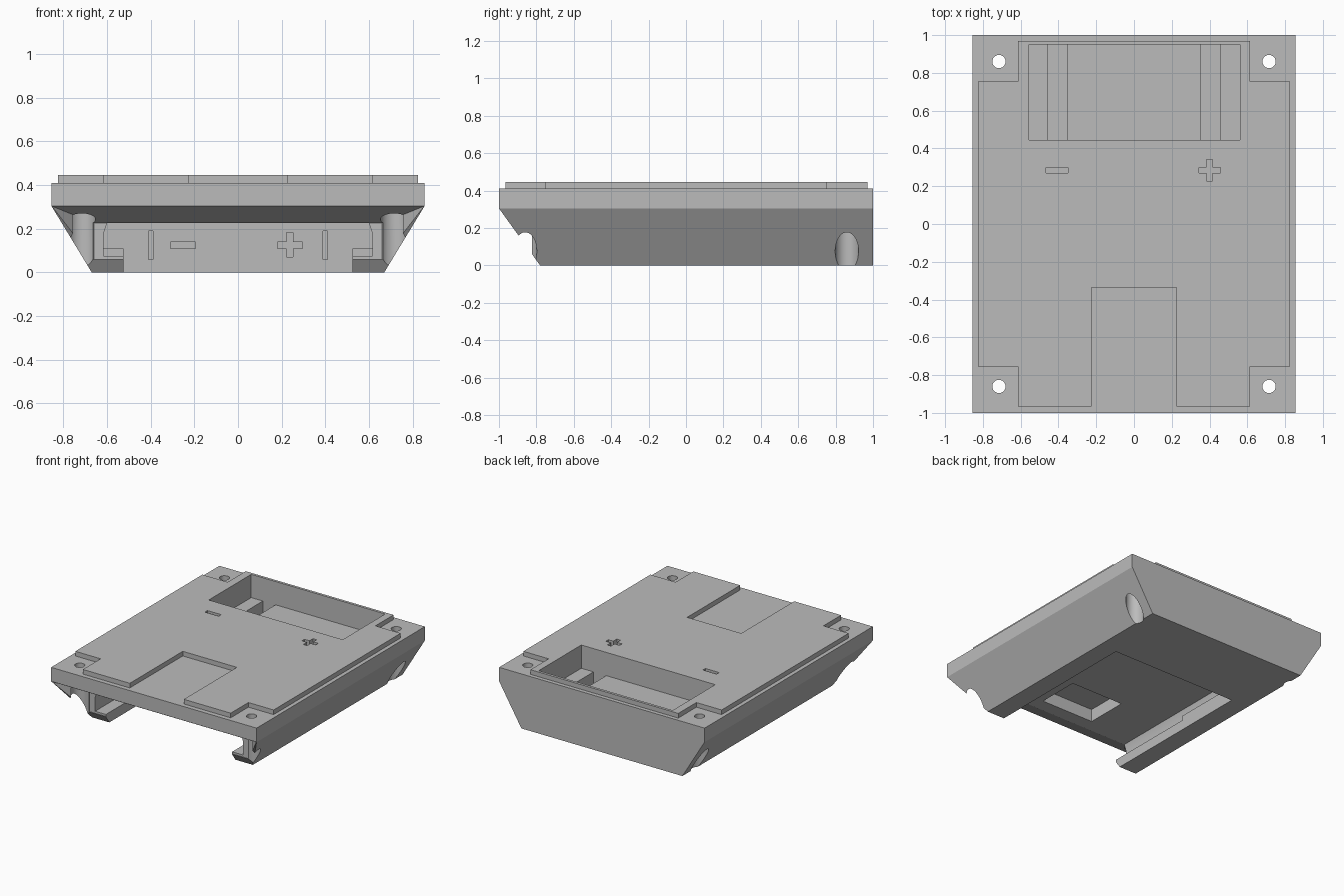
import bpy, bmesh, math
from mathutils import Vector

cube = bpy.data.objects.get("Cube")
if cube:
    bpy.data.objects.remove(cube, do_unlink=True)

grey = bpy.data.materials.new("plain_grey")
grey.use_nodes = True
tone = (0.5, 0.5, 0.5, 1)
grey.diffuse_color = tone
grey.node_tree.nodes["Principled BSDF"].inputs["Base Color"].default_value = tone


def loft(name, rings):
    """Closed solid through rings that have equal point counts."""
    bm = bmesh.new()
    loops = [[bm.verts.new(p) for p in ring] for ring in rings]
    n = len(loops[0])
    for a, b in zip(loops, loops[1:]):
        for i in range(n):
            j = (i + 1) % n
            bm.faces.new((a[i], a[j], b[j], b[i]))
    bm.faces.new(loops[0][::-1])
    bm.faces.new(loops[-1])
    bmesh.ops.recalc_face_normals(bm, faces=bm.faces)
    mesh = bpy.data.meshes.new(name)
    bm.to_mesh(mesh)
    bm.free()
    mesh.materials.append(grey)
    ob = bpy.data.objects.new(name, mesh)
    bpy.context.collection.objects.link(ob)
    return ob


def rect_z(x, y0, y1, z):
    return [(-x, y0, z), (x, y0, z), (x, y1, z), (-x, y1, z)]


def box(name, x0, x1, y0, y1, z0, z1):
    return loft(name, [[(x0, y0, z), (x1, y0, z), (x1, y1, z), (x0, y1, z)] for z in (z0, z1)])


def cylinder(name, x, y, r, z0, z1, n=40):
    return loft(name, [[(x + r * math.cos(math.tau * i / n), y + r * math.sin(math.tau * i / n), z)
                        for i in range(n)] for z in (z0, z1)])


def cut(target, cutter):
    mod = target.modifiers.new("cut", 'BOOLEAN')
    mod.operation = 'DIFFERENCE'
    mod.solver = 'EXACT'
    mod.object = cutter
    bpy.context.view_layer.objects.active = target
    bpy.ops.object.modifier_apply(modifier=mod.name)


def cut_all(targets, cutters):
    for c in cutters:
        for t in targets:
            cut(t, c)
        bpy.data.objects.remove(c, do_unlink=True)


# Tapered housing with the straight flange on top
housing = loft("housing", [rect_z(0.67, -0.78, 1, 0), rect_z(0.855, -1, 1, 0.305),
                           rect_z(0.855, -1, 1, 0.41)])

# Raised pad with cut-back corners and a front notch
half = [(0.225, -0.335), (0.225, -0.965), (0.615, -0.965), (0.615, -0.755),
        (0.825, -0.755), (0.825, 0.755), (0.615, 0.755), (0.615, 0.97)]
outline = half + [(-x, y) for x, y in reversed(half)]
pad = loft("raised_pad", [[(x, y, z) for x, y in outline] for z in (0.405, 0.445)])


# Flared mouth at the front
def mouth_ring(y):
    t = (-0.82 - y) / 0.18
    x, z = 0.66 + 0.194 * t, 0.225 + 0.079 * t
    return [(-x, y, 0.06), (x, y, 0.06), (x, y, z), (-x, y, z)]


cuts = [loft("mouth", [mouth_ring(-1.1), mouth_ring(-0.82)])]


# Sliding channel, its stepped rails and the open slot underneath
def channel(y0, y1, floor):
    side = [(0.615, floor), (0.615, 0.18), (0.6, 0.225)]
    section = side + [(-x, z) for x, z in reversed(side)]
    return loft("channel", [[(x, y, z) for x, z in section] for y in (y0, y1)])


cuts += [channel(-0.9, -0.1, 0.075), channel(-0.15, 0.43, 0.11),
         box("slot", -0.525, 0.525, -1.1, 0.43, -0.1, 0.15),
         box("latch_recess", -0.22, 0.22, -0.72, -0.4, 0.2, 0.32)]

# Polarity marks and contact slits on the end wall of the channel
cuts += [box("wall_minus", -0.31, -0.195, 0.4, 0.44, 0.11, 0.14),
         box("wall_plus_bar", 0.18, 0.295, 0.4, 0.44, 0.11, 0.14),
         box("wall_plus_post", 0.222, 0.253, 0.4, 0.44, 0.07, 0.183)]
for s in (-1, 1):
    cuts.append(box("contact_slit", s * 0.4 - 0.01, s * 0.4 + 0.01, 0.4, 0.5, 0.06, 0.19))
    # Contact wells inside the top pocket
    cuts.append(box("contact_well", s * 0.405 - 0.053, s * 0.405 + 0.053, 0.445, 0.95, 0.06, 0.3))
    # Corner screw holes with wide counterbores from below
    for y in (-0.86, 0.86):
        cuts.append(cylinder("counterbore", s * 0.715, y, 0.0625, -0.1, 0.3))
        cuts.append(cylinder("screw_hole", s * 0.715, y, 0.035, 0.2, 0.6))
cut_all([housing], cuts)

# Top pocket and engraved polarity marks
cut_all([housing, pad], [box("pocket", -0.555, 0.56, 0.445, 0.95, 0.27, 0.6)])
cut_all([housing, pad], [
    box("top_minus", -0.465, -0.35, 0.27, 0.3, 0.39, 0.6),
    box("top_plus_bar", 0.343, 0.458, 0.27, 0.3, 0.39, 0.6),
    box("top_plus_post", 0.385, 0.416, 0.228, 0.342, 0.39, 0.6)])

# Smooth only the round bores
for ob in (housing, pad):
    bpy.ops.object.select_all(action='DESELECT')
    ob.select_set(True)
    bpy.context.view_layer.objects.active = ob
    bpy.ops.object.shade_smooth_by_angle(angle=math.radians(20))
